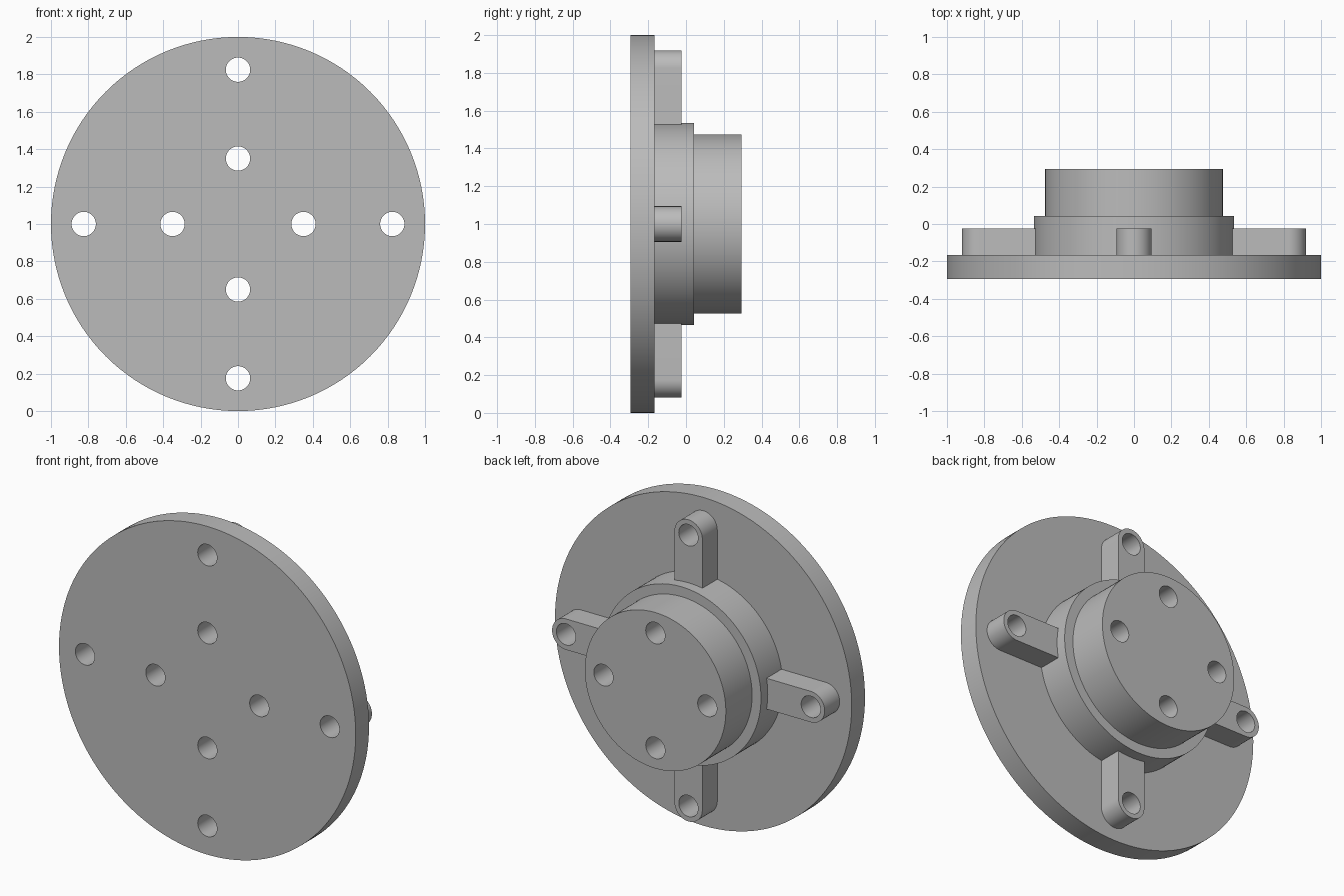
import bpy, bmesh, math
from mathutils import Vector

cube = bpy.data.objects.get("Cube")
if cube:
    bpy.data.objects.remove(cube, do_unlink=True)

# Plain grey metal
grey = bpy.data.materials.new("grey_metal")
grey.use_nodes = True
GREY = (0.5, 0.5, 0.5, 1)
grey.diffuse_color = GREY
grey.node_tree.nodes["Principled BSDF"].inputs["Base Color"].default_value = GREY

# Depths along y, from the front face to the back
FRONT, PLATE_BACK, LUG_BACK, HUB_BACK, BOSS_BACK = -0.295, -0.167, -0.023, 0.042, 0.295
HOLE_R, INNER_RING, OUTER_RING = 0.065, 0.35, 0.825
LUG_R, LUG_ROOT = 0.094, 0.5


def arc(radius, start, end, steps):
    angles = [start + (end - start) * i / steps for i in range(steps + 1)]
    return [Vector((radius * math.cos(a), radius * math.sin(a))) for a in angles]


def circle(radius, steps=128):
    return arc(radius, 0, math.tau, steps)[:-1]


def turned(points, angle):
    c, s = math.cos(angle), math.sin(angle)
    return [Vector((p.x * c - p.y * s, p.x * s + p.y * c)) for p in points]


def extruded(name, outlines, y0, y1):
    """Solid made of closed outlines in the x-z plane, extruded along y."""
    bm = bmesh.new()
    for outline in outlines:
        face = bm.faces.new([bm.verts.new((p.x, y0, p.y + 1)) for p in outline])
        result = bmesh.ops.extrude_face_region(bm, geom=[face], use_keep_orig=True)
        moved = [v for v in result["geom"] if isinstance(v, bmesh.types.BMVert)]
        bmesh.ops.translate(bm, verts=moved, vec=(0, y1 - y0, 0))
    bmesh.ops.recalc_face_normals(bm, faces=bm.faces)
    mesh = bpy.data.meshes.new(name)
    bm.to_mesh(mesh)
    bm.free()
    obj = bpy.data.objects.new(name, mesh)
    bpy.context.collection.objects.link(obj)
    mesh.materials.append(grey)
    return obj


# Drill pins for the inner and outer rings of bolt holes
quarters = [i * math.pi / 2 for i in range(4)]
pins = [turned([p + Vector((ring, 0)) for p in circle(HOLE_R, 48)], a)
        for ring in (INNER_RING, OUTER_RING) for a in quarters]
drill = extruded("hole_cutter", pins, FRONT - 0.1, BOSS_BACK + 0.1)
drill.hide_render = True

# Flange plate, hub and boss stacked from front to back
parts = [
    extruded("flange_plate", [circle(1.0)], FRONT, PLATE_BACK),
    extruded("hub", [circle(0.535)], PLATE_BACK, HUB_BACK),
    extruded("boss", [circle(0.475)], HUB_BACK, BOSS_BACK),
]

# Four round-ended lugs reaching out from the hub
lug = [p + Vector((OUTER_RING, 0)) for p in arc(LUG_R, -math.pi / 2, math.pi / 2, 32)]
lug += [Vector((LUG_ROOT, LUG_R)), Vector((LUG_ROOT, -LUG_R))]
for side, angle in zip(("left", "top", "right", "bottom"), quarters):
    parts.append(extruded(side + "_lug", [turned(lug, angle)], PLATE_BACK, LUG_BACK))

# Drill every part and smooth the round walls
for part in parts:
    cut = part.modifiers.new("holes", 'BOOLEAN')
    cut.operation = 'DIFFERENCE'
    cut.solver = 'EXACT'
    cut.object = drill
    bpy.ops.object.select_all(action='DESELECT')
    part.select_set(True)
    bpy.context.view_layer.objects.active = part
    bpy.ops.object.modifier_apply(modifier=cut.name)
    bpy.ops.object.shade_smooth_by_angle(angle=math.radians(30))

bpy.data.objects.remove(drill, do_unlink=True)
